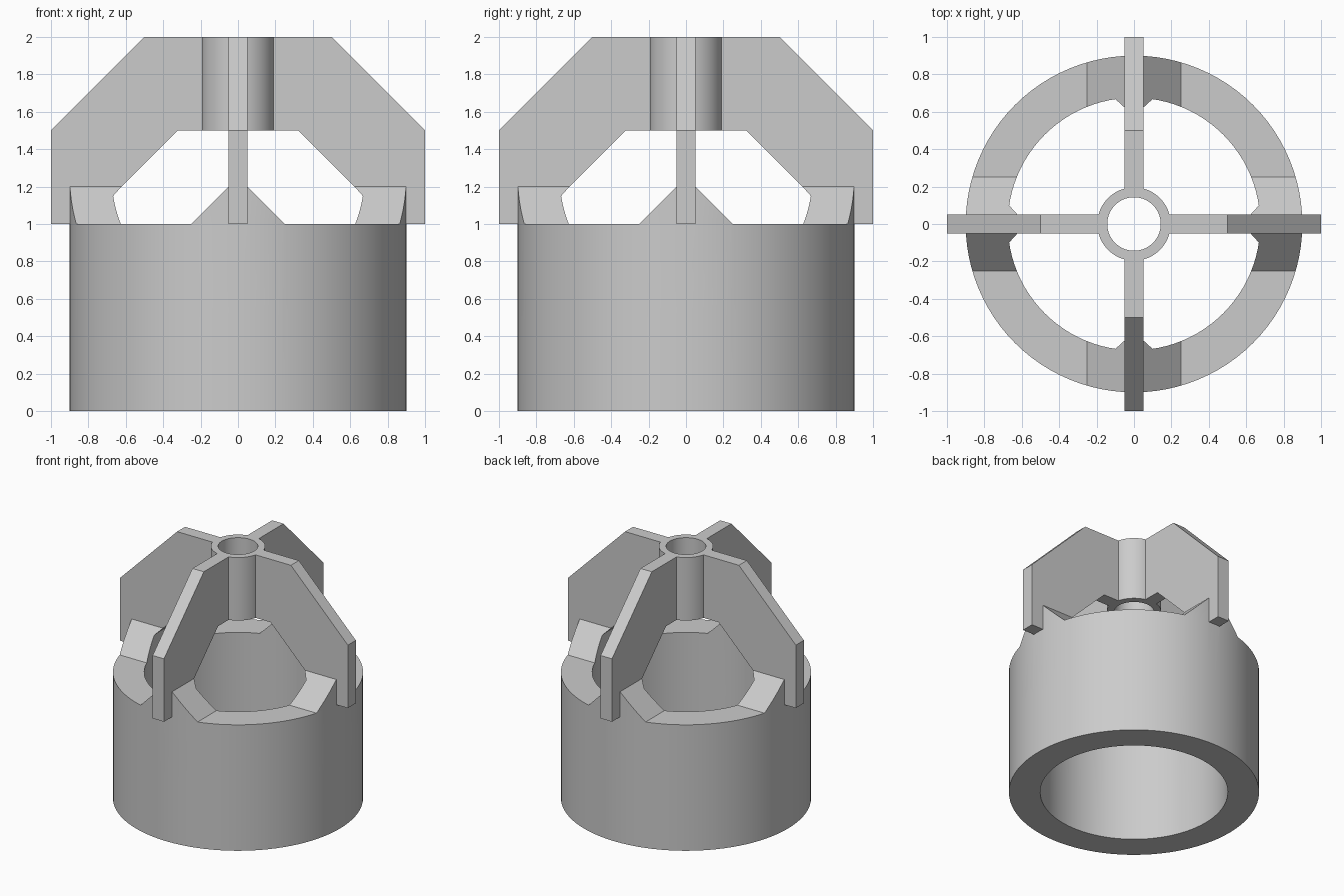
import bpy, bmesh, math
from mathutils import Matrix

cube = bpy.data.objects.get("Cube")
if cube:
    bpy.data.objects.remove(cube, do_unlink=True)

SIDES = 96


def make_object(name, bm):
    bmesh.ops.recalc_face_normals(bm, faces=bm.faces)
    mesh = bpy.data.meshes.new(name)
    bm.to_mesh(mesh)
    bm.free()
    obj = bpy.data.objects.new(name, mesh)
    bpy.context.collection.objects.link(obj)
    return obj


def turned_solid(name, profile):
    """Closed solid of revolution from (radius, height) points, bottom to top."""
    bm = bmesh.new()
    rings = []
    for r, z in profile:
        rings.append([bm.verts.new((r * math.cos(a), r * math.sin(a), z))
                      for a in (2 * math.pi * i / SIDES for i in range(SIDES))])
    for low, high in zip(rings, rings[1:]):
        for i in range(SIDES):
            j = (i + 1) % SIDES
            bm.faces.new((low[i], low[j], high[j], high[i]))
    bm.faces.new(rings[0])
    bm.faces.new(rings[-1])
    return make_object(name, bm)


def prism(name, half_profile, half_depth, turn):
    """Mirrored x-z profile extruded along y, turned about z."""
    points = half_profile + [(-x, z) for x, z in reversed(half_profile) if x > 0]
    bm = bmesh.new()
    face = bm.faces.new([bm.verts.new((x, -half_depth, z)) for x, z in points])
    new = bmesh.ops.extrude_face_region(bm, geom=[face])["geom"]
    verts = [v for v in new if isinstance(v, bmesh.types.BMVert)]
    bmesh.ops.translate(bm, verts=verts, vec=(0, 2 * half_depth, 0))
    bm.transform(Matrix.Rotation(turn, 4, "Z"))
    return make_object(name, bm)


def combine(target, other, operation):
    """Apply a boolean and remove the helper."""
    mod = target.modifiers.new("boolean", "BOOLEAN")
    mod.solver = "EXACT"
    mod.operation = operation
    mod.object = other
    bpy.context.view_layer.objects.active = target
    bpy.ops.object.modifier_apply(modifier=mod.name)
    bpy.data.objects.remove(other, do_unlink=True)


# Roof-shaped gussets, crossed and trimmed to the outer wall
roof = [(0.25, 0.5), (0.25, 1.0), (0, 1.25)]
gussets = prism("gussets", roof, 1.2, 0)
combine(gussets, prism("cross_gusset", roof, 1.2, math.pi / 2), "UNION")
combine(gussets, turned_solid("trim", [(0.9, 0.2), (0.9, 1.6)]), "INTERSECT")

# Crossed fins with chamfered shoulders
shoulder = [(1, 1), (1, 1.5), (0.5, 2)]
fins = prism("fins", shoulder, 0.05, 0)
combine(fins, prism("cross_fin", shoulder, 0.05, math.pi / 2), "UNION")

# Base wall, joined with the gussets, fins and central hub
body = turned_solid("finned_cup", [(0.9, 0), (0.9, 1)])
combine(body, gussets, "UNION")
combine(body, fins, "UNION")
combine(body, turned_solid("hub", [(0.196, 1.3), (0.196, 2)]), "UNION")

# Main bore with a conical roof, then the hole through the hub
combine(body, turned_solid("main_bore", [(0.675, -0.2), (0.675, 1.15), (0.325, 1.5)]),
        "DIFFERENCE")
combine(body, turned_solid("hub_bore", [(0.143, 1.3), (0.143, 2.2)]), "DIFFERENCE")

# Plain grey finish, smooth walls with crisp edges
grey = bpy.data.materials.new("plain_grey")
grey.use_nodes = True
colour = (0.6, 0.6, 0.6, 1)
grey.diffuse_color = colour
grey.node_tree.nodes["Principled BSDF"].inputs["Base Color"].default_value = colour
body.data.materials.clear()
body.data.materials.append(grey)
for poly in body.data.polygons:
    poly.material_index = 0

bpy.ops.object.select_all(action="DESELECT")
body.select_set(True)
bpy.context.view_layer.objects.active = body
bpy.ops.object.shade_smooth_by_angle(angle=math.radians(25))
